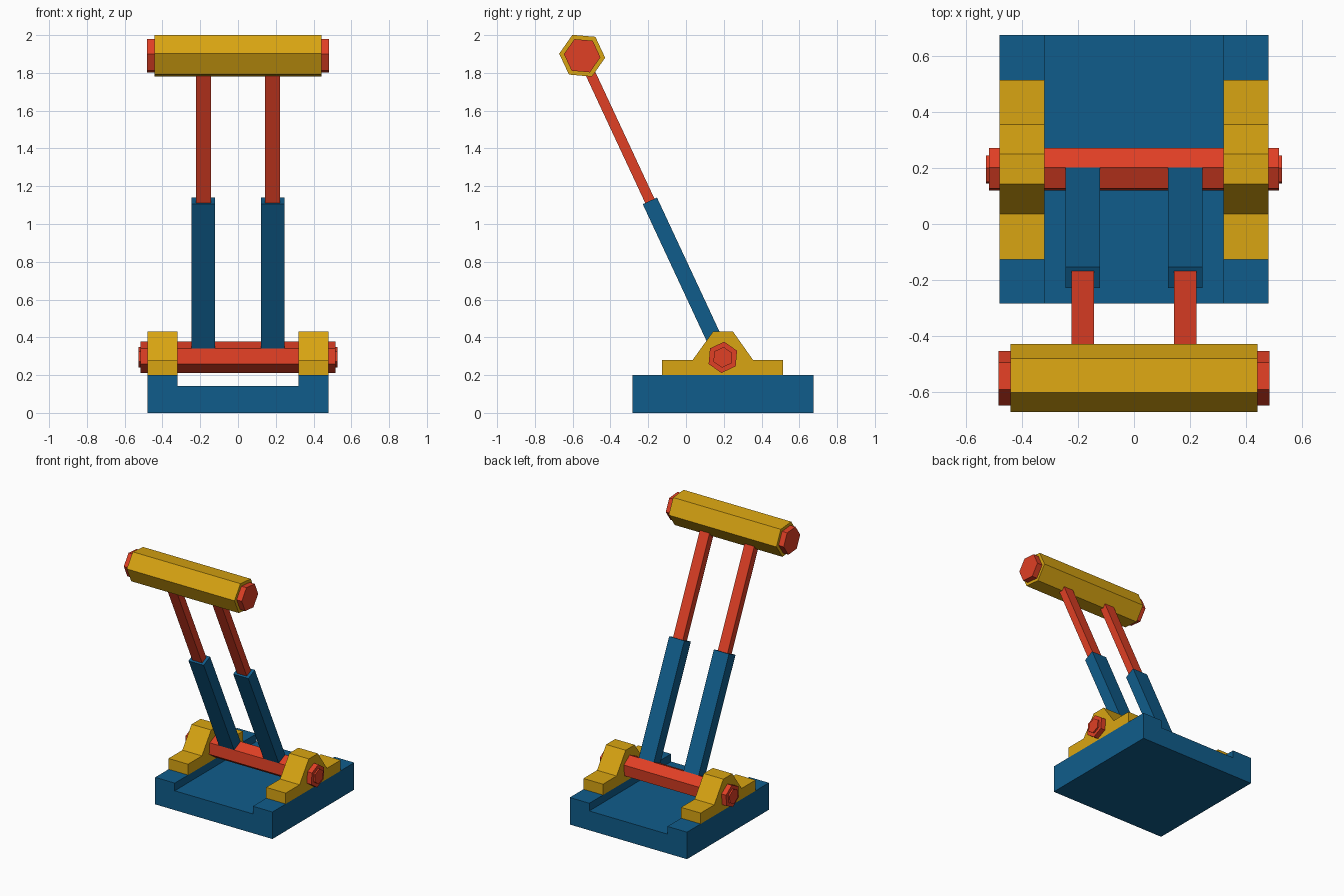
import bpy
import bmesh
from math import cos, sin, radians
from mathutils import Vector

cube = bpy.data.objects.get("Cube")
if cube:
    bpy.data.objects.remove(cube, do_unlink=True)


def material(name, rgb):
    mat = bpy.data.materials.new(name)
    mat.use_nodes = True
    color = (*rgb, 1.0)
    mat.diffuse_color = color
    mat.node_tree.nodes["Principled BSDF"].inputs["Base Color"].default_value = color
    return mat


BLUE = material("steel blue", (0.005, 0.108, 0.257))
GOLD = material("golden yellow", (0.694, 0.376, 0.006))
RED = material("signal red", (0.745, 0.05, 0.018))

LEAN = radians(115)                       # direction of the arms in the side plane
ALONG = Vector((cos(LEAN), sin(LEAN)))
ACROSS = Vector((sin(LEAN), -cos(LEAN)))
PIVOT = Vector((0.195, 0.294))
HANDLE = PIVOT + ALONG * 1.762


def prism(name, profile, start, end, mat, along_y=False):
    """Extrude a (y, z) profile along x, or an (x, z) profile along y."""
    bm = bmesh.new()
    if along_y:
        verts = [bm.verts.new((a, start, b)) for a, b in profile]
        step = (0, end - start, 0)
    else:
        verts = [bm.verts.new((start, a, b)) for a, b in profile]
        step = (end - start, 0, 0)
    face = bm.faces.new(verts)
    result = bmesh.ops.extrude_face_region(bm, geom=[face], use_keep_orig=True)
    moved = [g for g in result["geom"] if isinstance(g, bmesh.types.BMVert)]
    bmesh.ops.translate(bm, verts=moved, vec=step)
    bmesh.ops.recalc_face_normals(bm, faces=bm.faces)
    mesh = bpy.data.meshes.new(name)
    bm.to_mesh(mesh)
    bm.free()
    mesh.materials.append(mat)
    obj = bpy.data.objects.new(name, mesh)
    bpy.context.collection.objects.link(obj)
    return obj


def hexagon(center, radius, turn):
    angles = [LEAN + turn + radians(60 * i) for i in range(6)]
    return [center + Vector((cos(a), sin(a))) * radius for a in angles]


def hex_bar(name, center, radius, half, mat, turn=0.0):
    return prism(name, hexagon(center, radius, turn), -half, half, mat)


def leaning_bar(name, near, far, thickness, x, width, mat):
    h = thickness / 2
    corners = [(near, -h), (far, -h), (far, h), (near, h)]
    profile = [PIVOT + ALONG * d + ACROSS * t for d, t in corners]
    return prism(name, profile, x - width / 2, x + width / 2, mat)


# Base with an open channel running front to back
half_channel = [(0.48, 0), (0.48, 0.2), (0.32, 0.2), (0.32, 0.143)]
channel = half_channel + [(-x, z) for x, z in reversed(half_channel)]
prism("base", channel, -0.283, 0.674, BLUE, along_y=True)

# Bearing blocks and telescopic arms on both sides
block = [(-0.127, 0.2), (0.514, 0.2), (0.514, 0.28), (0.355, 0.28),
         (0.249, 0.43), (0.143, 0.43), (0.035, 0.28), (-0.127, 0.28)]
for side, s in (("left", 1), ("right", -1)):
    prism(side + "_bearing_block", block, s * 0.32, s * 0.48, GOLD)
    leaning_bar(side + "_arm_sleeve", 0.05, 0.914, 0.083, s * 0.183, 0.124, BLUE)
    leaning_bar(side + "_arm_rod", 0.85, 1.7, 0.054, s * 0.183, 0.08, RED)

# Pivot axle, turned so a flat faces the arms
hex_bar("axle", PIVOT, 0.083, 0.517, RED, radians(30))
hex_bar("axle_pin", PIVOT, 0.055, 0.528, RED, radians(30))

# Handle bar with its core showing at the ends
hex_bar("handle_grip", HANDLE, 0.122, 0.441, GOLD)
hex_bar("handle_core", HANDLE, 0.097, 0.483, RED)
